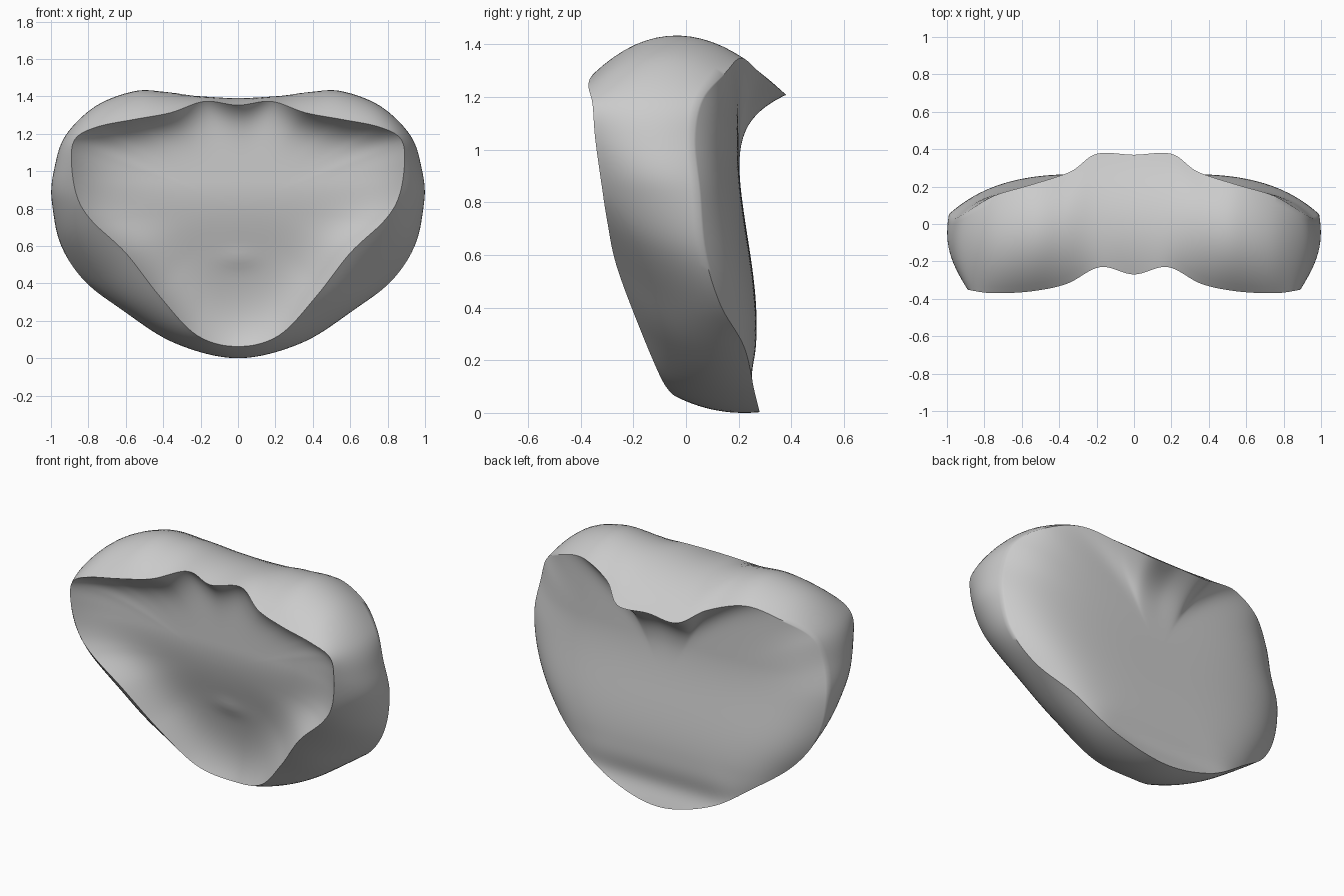
import bpy, bmesh
from math import exp
from mathutils import Vector

if "Cube" in bpy.data.objects:
    bpy.data.objects.remove(bpy.data.objects["Cube"])

# Half-outline stations from top centre to bottom centre: front rim, crest of band, back rim
STATIONS = [
    ((0, -.27, 1.36), (0, 0, 1.395), (0, .37, 1.225)),
    ((.18, -.23, 1.38), (.2, 0, 1.405), (.2, .375, 1.22)),
    ((.36, -.32, 1.32), (.38, -.03, 1.43), (.34, .28, 1.3)),
    ((.55, -.36, 1.285), (.55, -.06, 1.435), (.55, .21, 1.355)),
    ((.75, -.37, 1.245), (.76, -.1, 1.355), (.75, .15, 1.3)),
    ((.87, -.355, 1.18), (.92, -.12, 1.2), (.9, .06, 1.2)),
    ((.89, -.345, 1.05), (.98, -.1, 1.03), (.96, .03, 1.05)),
    ((.86, -.32, .87), (.995, -.05, .85), (.99, .05, .85)),
    ((.78, -.3, .74), (.92, -.06, .64), (.95, .07, .62)),
    ((.6, -.265, .57), (.73, -.03, .42), (.82, .13, .42)),
    ((.42, -.18, .34), (.54, .01, .25), (.61, .22, .26)),
    ((.22, -.09, .13), (.29, .08, .085), (.34, .26, .09)),
    ((0, -.04, .07), (0, .1, .02), (0, .28, .01)),
]
SUB, ROWS, RINGS = 8, 14, 32


def flip(p):
    return Vector((-p[0], p[1], p[2]))


def smooth(a, b, v):
    t = max(0, min((v - a) / (b - a), 1))
    return t * t * (3 - 2 * t)


def closed_curve(k):
    """Mirror one rail of the stations and smooth it into a closed loop."""
    half = [Vector(s[k]) for s in STATIONS]
    pts = half + [flip(p) for p in half[-2:0:-1]]
    n, out = len(pts), []
    for i in range(n):
        a, b, c, d = (pts[(i + j) % n] for j in (-1, 0, 1, 2))
        for s in range(SUB):
            t = s / SUB
            out.append(.5 * (2 * b + (c - a) * t + (2 * a - 5 * b + 4 * c - d) * t * t
                             + (3 * b - a - 3 * c + d) * t ** 3))
    return out


def front_floor(x, z):
    bump = .008 * exp(-((x / .1) ** 2 + ((z - .54) / .05) ** 2))
    return .02 - .19 * smooth(.1, .95, z) - bump


def back_face(x, z):
    dip = .025 * exp(-((z - .13) / .09) ** 2)
    return .268 - .068 * smooth(.35, 1, z) - .11 * x ** 4 - dip


def front_power(p):
    return 5 + 3 * smooth(1.15, 1.35, p.z) - smooth(.4, .1, p.z)


def back_power(p):
    return 9 - 3.5 * smooth(.7, .3, abs(p.x)) * smooth(.8, 1.2, p.z)


bm = bmesh.new()


def add_loop(points):
    return [bm.verts.new(p) for p in points]


def bridge(a, b):
    n = len(a)
    for i in range(n):
        j = (i + 1) % n
        bm.faces.new((a[i], a[j], b[j], b[i]))


def fill(rim, centre, surface, power):
    """Close a rim with concentric rings blending onto a surface."""
    base = [v.co.copy() for v in rim]
    prev = rim
    cx, cz = centre
    for r in range(1, RINGS):
        t = 1 - (r / RINGS) ** 1.4
        pts = []
        for p in base:
            x, z = cx + (p.x - cx) * t, cz + (p.z - cz) * t
            rise = p.y - surface(p.x, p.z)
            pts.append((x, surface(x, z) + rise * t ** power(p), z))
        cur = add_loop(pts)
        bridge(prev, cur)
        prev = cur
    tip = bm.verts.new((cx, surface(cx, cz), cz))
    for i in range(len(prev)):
        bm.faces.new((prev[i], prev[(i + 1) % len(prev)], tip))


# Rounded outer band
front, crest, back = (closed_curve(k) for k in range(3))
loops = []
for r in range(ROWS + 1):
    row = []
    for f, m, b in zip(front, crest, back):
        u = (m - f).length / ((m - f).length + (b - m).length)
        t = r / ROWS
        row.append(f * ((t - u) * (t - 1) / u) + m * (t * (t - 1) / (u * (u - 1)))
                   + b * (t * (t - u) / (1 - u)))
    loops.append(add_loop(row))
for a, b in zip(loops, loops[1:]):
    bridge(a, b)

# Hollow front and boxy, round-shouldered back
fill(loops[0], (0, .82), front_floor, front_power)
fill(loops[-1], (0, .75), back_face, back_power)

# Stand on the ground plane
low = min(v.co.z for v in bm.verts)
for v in bm.verts:
    v.co.z -= low
bmesh.ops.recalc_face_normals(bm, faces=bm.faces)
mesh = bpy.data.meshes.new("hollow_cushion")
bm.to_mesh(mesh)
bm.free()
obj = bpy.data.objects.new("hollow_cushion", mesh)
bpy.context.collection.objects.link(obj)
bpy.context.view_layer.objects.active = obj
obj.select_set(True)
bpy.ops.object.shade_smooth_by_angle(angle=1.0)
